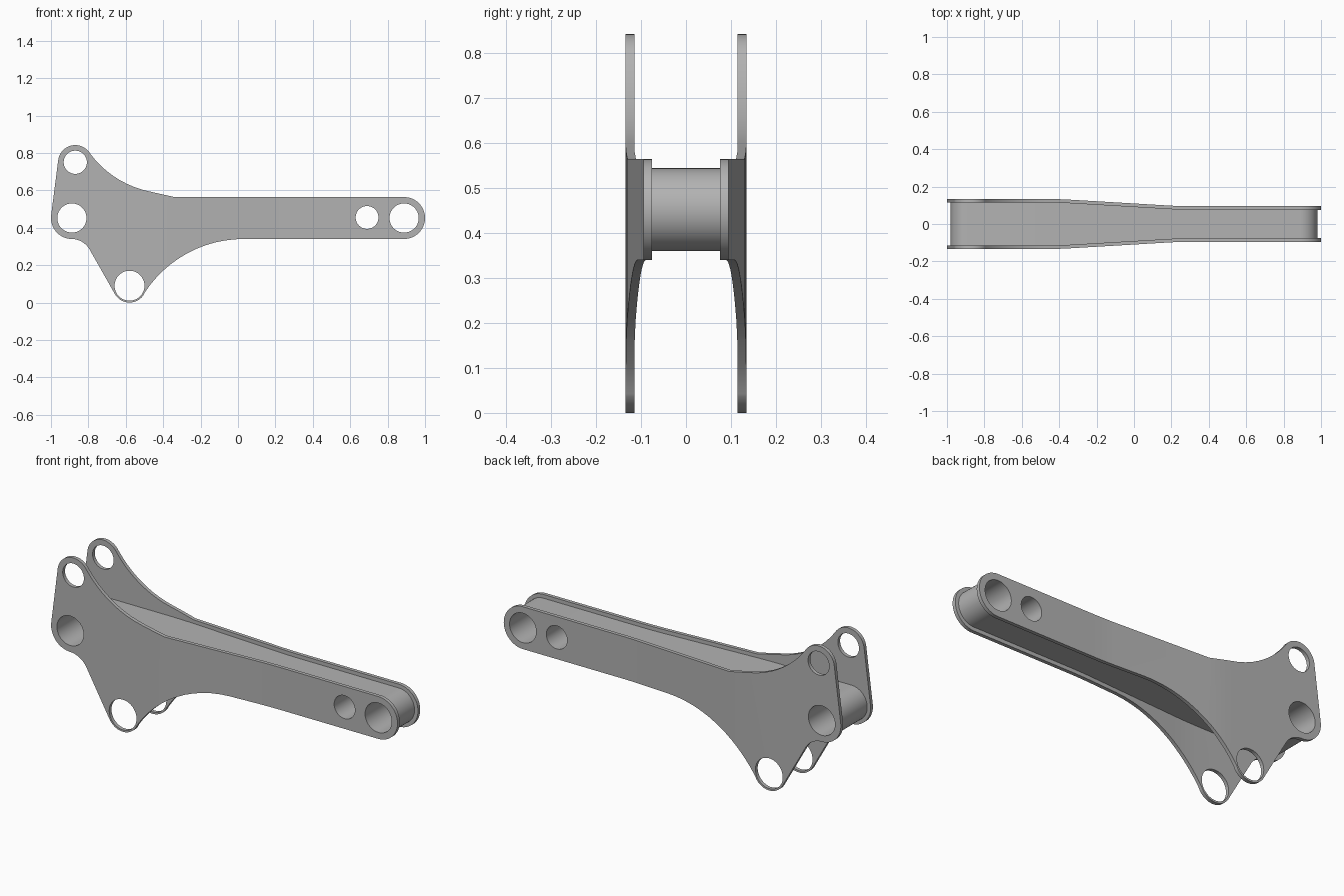
import bpy, bmesh
from math import cos, sin, radians, pi, ceil
from mathutils import Vector

cube = bpy.data.objects.get("Cube")
if cube:
    bpy.data.objects.remove(cube, do_unlink=True)

metal = bpy.data.materials.new("grey_metal")
metal.use_nodes = True
GREY = (0.45, 0.45, 0.45, 1)
metal.diffuse_color = GREY
metal.node_tree.nodes["Principled BSDF"].inputs["Base Color"].default_value = GREY

THICK = 0.019
WIDE, NARROW = 0.134, 0.095
BEND_A, BEND_B = -0.41, 0.25


def arc(cx, cz, r, a0, a1):
    n = max(2, ceil(abs(a1 - a0) / 5))
    angles = [radians(a0 + (a1 - a0) * i / n) for i in range(n + 1)]
    return [(cx + r * cos(a), cz + r * sin(a)) for a in angles]


def circle(cx, cz, r):
    return arc(cx, cz, r, 0, 360)[:-1]


def ramp(x):
    t = min(1, max(0, (x - BEND_A) / (BEND_B - BEND_A)))
    return WIDE + (NARROW - WIDE) * t


def outer(x):
    # Half width of the link, with softened bends
    return sum(ramp(x + d) for d in (-0.05, 0, 0.05)) / 3


def inner(x):
    return outer(x) - THICK


def build(name, outline, holes, y_front, y_back):
    bm = bmesh.new()
    for loop in [outline] + holes:
        vs = [bm.verts.new((x, 0, z)) for x, z in loop]
        for i, v in enumerate(vs):
            bm.edges.new((vs[i - 1], v))
    bmesh.ops.triangle_fill(bm, edges=bm.edges[:], use_beauty=True, normal=(0, -1, 0))
    # Cut lines where the sheet bends
    for bend in (BEND_A, BEND_B):
        for d in (-0.05, 0, 0.05):
            bmesh.ops.bisect_plane(bm, geom=bm.verts[:] + bm.edges[:] + bm.faces[:],
                                   dist=1e-5, plane_co=(bend + d, 0, 0), plane_no=(1, 0, 0))
    front = bm.verts[:]
    ext = bmesh.ops.extrude_face_region(bm, geom=bm.faces[:], use_keep_orig=True)
    back = [g for g in ext["geom"] if isinstance(g, bmesh.types.BMVert)]
    for v in front:
        v.co.y = y_front(v.co.x)
    for v in back:
        v.co.y = y_back(v.co.x)
    bmesh.ops.recalc_face_normals(bm, faces=bm.faces[:])
    mesh = bpy.data.meshes.new(name)
    bm.to_mesh(mesh)
    bm.free()
    mesh.materials.append(metal)
    obj = bpy.data.objects.new(name, mesh)
    bpy.context.collection.objects.link(obj)
    bpy.ops.object.select_all(action="DESELECT")
    obj.select_set(True)
    bpy.context.view_layer.objects.active = obj
    bpy.ops.object.shade_smooth_by_angle(angle=radians(30))
    return obj


# Pivot centres
TOP, PIVOT, LOW, END = (-0.87, 0.75), (-0.888, 0.452), (-0.58, 0.09), (0.888, 0.452)

# Side plate outline, counter-clockwise from the upper lug
plate = (arc(*TOP, 0.092, 35.6, 172.7)
         + arc(*PIVOT, 0.112, 172.7, 268)
         + arc(-0.8905, 0.228, 0.112, 88, 30)
         + arc(*LOW, 0.09, 210, 328)
         + arc(0.03, -0.291, 0.631, 147, 90)
         + arc(*END, 0.112, -90, 90)
         + [(-0.34, 0.564)]
         + arc(-0.3665, 1.111, 0.528, 258.7, 216.5))

# Bores shared by plates and core, and lug holes in the plates only
bores = [circle(*PIVOT, 0.078), circle(0.69, 0.455, 0.061), circle(*END, 0.078)]
lug_holes = [circle(*TOP, 0.062), circle(*LOW, 0.08)]

# Bent side plates
for name, s in (("front_plate", -1), ("rear_plate", 1)):
    build(name, plate, bores + lug_holes,
          lambda x: s * outer(x), lambda x: s * inner(x))

# Solid round-ended bar between the plates
bar = arc(*PIVOT, 0.092, 90, 270) + arc(*END, 0.092, -90, 90)
build("core_bar", bar, bores, lambda x: -inner(x), inner)
